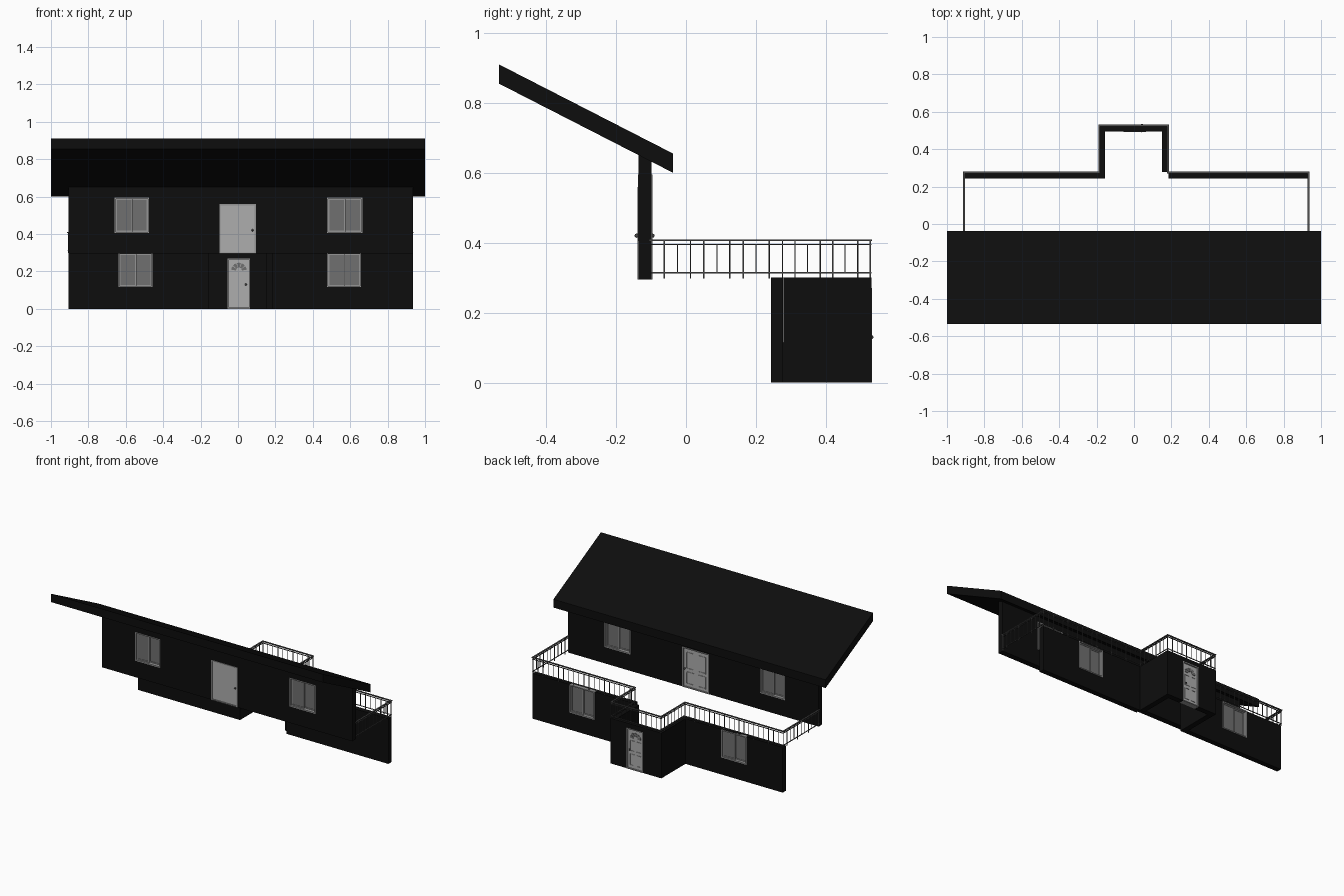
import bpy, bmesh, math
from mathutils import Vector, Matrix

if "Cube" in bpy.data.objects:
    bpy.data.objects.remove(bpy.data.objects["Cube"])


def mat(name, c):
    m = bpy.data.materials.new(name)
    m.diffuse_color = (c, c, c, 1)
    m.use_nodes = True
    m.node_tree.nodes["Principled BSDF"].inputs["Base Color"].default_value = m.diffuse_color
    return m


BLACK = mat("dark_wall", 0.004)
FRAME = mat("frame", 0.3)
GLASS = mat("glass", 0.16)
DOOR = mat("door", 0.42)
METAL = mat("rail_metal", 0.08)


def finish(bm, name, material):
    bmesh.ops.recalc_face_normals(bm, faces=bm.faces)
    me = bpy.data.meshes.new(name)
    bm.to_mesh(me)
    bm.free()
    if material:
        me.materials.append(material)
    ob = bpy.data.objects.new(name, me)
    bpy.context.collection.objects.link(ob)
    return ob


def add_box(bm, x0, x1, y0, y1, z0, z1):
    m = Matrix.Translation(((x0 + x1) / 2, (y0 + y1) / 2, (z0 + z1) / 2))
    bmesh.ops.create_cube(bm, size=1, matrix=m @ Matrix.Diagonal((x1 - x0, y1 - y0, z1 - z0, 1)))


def boxes(name, material, *dims):
    bm = bmesh.new()
    for d in dims:
        add_box(bm, *d)
    return finish(bm, name, material)


def prism(name, material, profile, axis, a, b):
    """Extrude a 2D profile: axis 'x' uses (y, z) points, axis 'z' uses (x, y)."""
    bm = bmesh.new()
    co = (lambda p: (a, *p)) if axis == 'x' else (lambda p: (*p, a))
    f = bm.faces.new([bm.verts.new(co(p)) for p in profile])
    g = bmesh.ops.extrude_face_region(bm, geom=[f])
    d = Vector((b - a, 0, 0)) if axis == 'x' else Vector((0, 0, b - a))
    bmesh.ops.translate(bm, vec=d, verts=[v for v in g["geom"] if isinstance(v, bmesh.types.BMVert)])
    return finish(bm, name, material)


def cut(wall, name, *dims):
    c = boxes(name, None, *dims)
    c.hide_render = True
    c.display_type = 'WIRE'
    m = wall.modifiers.new("opening", 'BOOLEAN')
    m.operation, m.solver, m.object = 'DIFFERENCE', 'EXACT', c


def ring(x0, x1, y0, y1, z0, z1, t):
    return [(x0, x0 + t, y0, y1, z0, z1), (x1 - t, x1, y0, y1, z0, z1),
            (x0 + t, x1 - t, y0, y1, z0, z0 + t), (x0 + t, x1 - t, y0, y1, z1 - t, z1)]


# Sliding window: outer frame with two offset sashes
def window(name, x0, x1, y0, y1, z0, z1):
    t, xm, ym = 0.007, (x0 + x1) / 2, (y0 + y1) / 2
    a = (x0 + t, xm + 0.004, ym - 0.009, ym - 0.001, z0 + t, z1 - t)
    b = (xm - 0.004, x1 - t, ym + 0.001, ym + 0.009, z0 + t, z1 - t)
    boxes(name + "_frame", FRAME, *ring(x0, x1, y0, y1, z0, z1, t), *ring(*a, 0.006), *ring(*b, 0.006))
    boxes(name + "_glass", GLASS, *[(p[0] + .005, p[1] - .005, p[2] + .003, p[3] - .003,
                                     p[4] + .005, p[5] - .005) for p in (a, b)])


# Knobs on both sides of a door
def knobs(name, x, ya, yb, z):
    bm = bmesh.new()
    for y in (ya, yb):
        bmesh.ops.create_uvsphere(bm, u_segments=12, v_segments=8, radius=0.006,
                                  matrix=Matrix.Translation((x, y, z)))
    add_box(bm, x - .002, x + .002, ya, yb, z - .002, z + .002)
    finish(bm, name, METAL)


# Roof slab, single slope
prism("roof", BLACK, [(-.535, .855), (-.037, .60), (-.037, .655), (-.535, .91)], 'x', -1, 1)

# Upper wall with sloped top under the roof
upper = prism("upper_wall", BLACK,
              [(-.136, .295), (-.099, .295), (-.099, .634), (-.136, .653)], 'x', -.905, .935)
cut(upper, "upper_cutter", (-.658, -.477, -.3, .1, .408, .592), (.477, .663, -.3, .1, .408, .592),
    (-.098, .093, -.3, .1, .2, .558))

# Lower walls and projecting entrance bay
left = boxes("lower_wall_left", BLACK, (-.905, -.155, .243, .277, 0, .30))
right = boxes("lower_wall_right", BLACK, (.185, .935, .243, .277, 0, .30))
cut(left, "left_cutter", (-.638, -.457, .1, .4, .118, .296))
cut(right, "right_cutter", (.477, .658, .1, .4, .118, .296))
bay = prism("entrance_bay", BLACK, [(-.19, .277), (-.155, .277), (-.155, .495), (.15, .495),
                                    (.15, .277), (.185, .277), (.185, .53), (-.19, .53)], 'z', 0, .30)
cut(bay, "bay_cutter", (-.053, .063, .4, .6, -.1, .268))

# Windows
window("upper_window_left", -.66, -.475, -.138, -.096, .405, .595)
window("upper_window_right", .475, .665, -.138, -.096, .405, .595)
window("lower_window_left", -.64, -.455, .245, .281, .115, .30)
window("lower_window_right", .475, .66, .245, .281, .115, .30)

# Upper door: frame, slab and raised panels on the outer side
boxes("upper_door_frame", FRAME, *ring(-.1, .095, -.139, -.096, .295, .56, .007))
boxes("upper_door", DOOR, (-.093, .088, -.134, -.103, .302, .553))
boxes("upper_door_panels", DOOR, *[p for x in (-.075, .012) for z0, z1 in ((.32, .40), (.42, .53))
                                   for p in ring(x, x + .058, -.104, -.100, z0, z1, .004)])
knobs("upper_door_knobs", .078, -.141, -.096, .42)

# Entrance door with panels and fan light
boxes("entrance_frame", FRAME, *ring(-.055, .065, .493, .532, 0, .27, .006))
boxes("entrance_door", DOOR, (-.049, .059, .502, .523, .004, .264))
boxes("entrance_panels", DOOR, *[p for x in (-.036, .011) for z0, z1 in ((.025, .10), (.12, .19))
                                 for ya in (.499, .522)
                                 for p in ring(x, x + .035, ya, ya + .004, z0, z1, .003)])
bm = bmesh.new()
for i in range(5):  # fan light segments
    a0, a1 = math.radians(36 * i + 3), math.radians(36 * i + 33)
    pts = [(r * math.cos(a), r * math.sin(a)) for r, a in
           ((.016, a0), (.04, a0), (.042, (a0 + a1) / 2), (.04, a1), (.016, a1))]
    rings = [[bm.verts.new((.005 + px, y, .205 + pz)) for px, pz in pts] for y in (.500, .525)]
    for r in rings:
        bm.faces.new(r)
    for k in range(5):
        n = (k + 1) % 5
        bm.faces.new((rings[0][k], rings[0][n], rings[1][n], rings[1][k]))
finish(bm, "fan_light", GLASS)
knobs("entrance_knobs", .042, .496, .530, .13)

# Balcony railing following the lower wall outline
path = [Vector(p) for p in ((-.908, -.1), (-.908, .276), (-.186, .276), (-.186, .527),
                            (.181, .527), (.181, .276), (.932, .276), (.932, -.1))]
rails, bars = bmesh.new(), bmesh.new()
for p, q in zip(path, path[1:]):
    lo = (min(p.x, q.x), min(p.y, q.y))
    hi = (max(p.x, q.x), max(p.y, q.y))
    for z, h, w in ((.407, .0025, .005), (.395, .0015, .003), (.314, .0015, .003)):
        add_box(rails, lo[0] - w, hi[0] + w, lo[1] - w, hi[1] + w, z - h, z + h)
    n = max(1, round((q - p).length / .037))
    for i in range(n + 1):
        c = p.lerp(q, i / n)
        post = i in (0, n) or i % 3 == 0
        w, z0, z1 = (.002, .298, .406) if post else (.0014, .314, .395)
        add_box(bars, c.x - w, c.x + w, c.y - w, c.y + w, z0, z1)
finish(rails, "balcony_rails", METAL)
finish(bars, "balcony_balusters", METAL)
